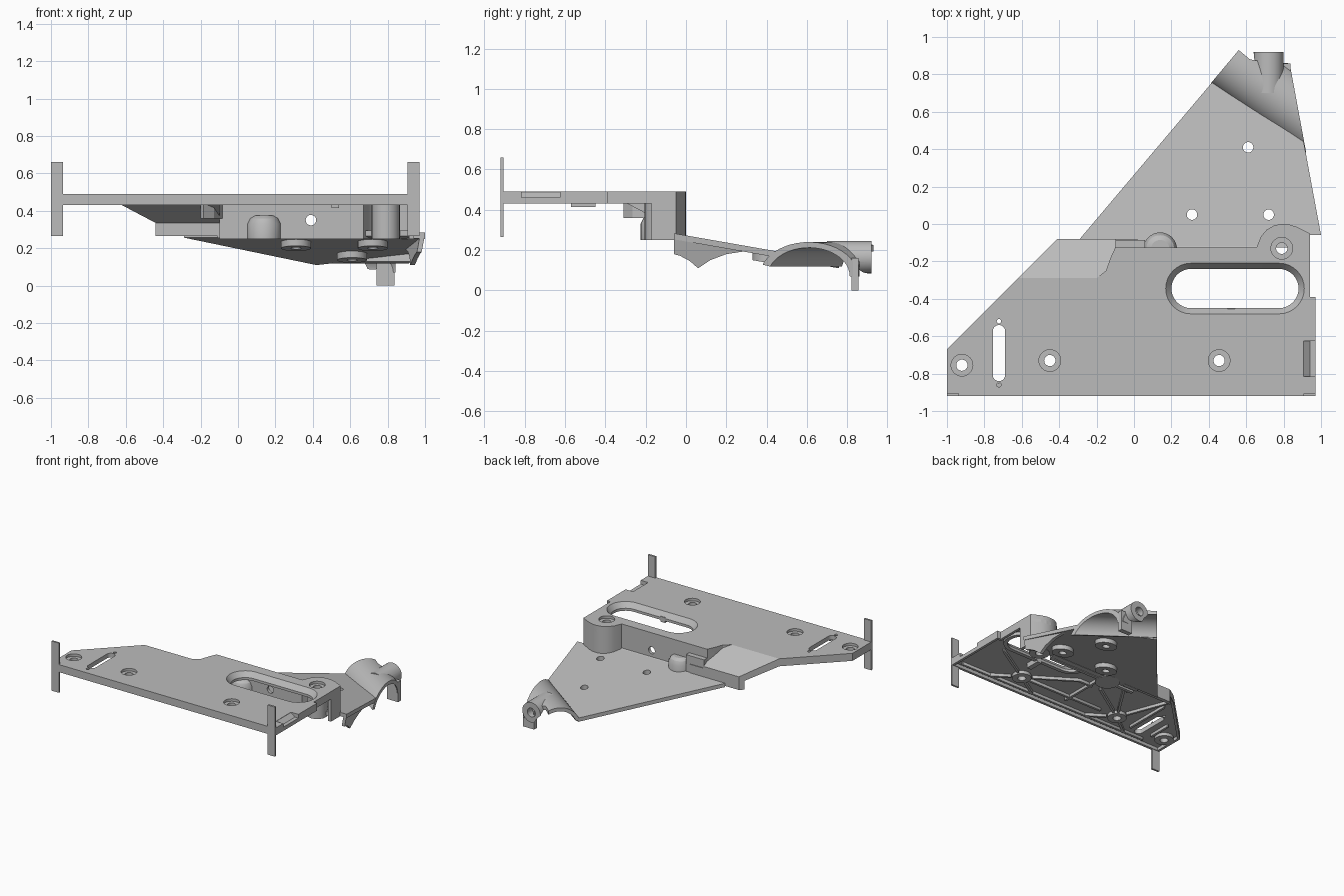
import bpy, bmesh, math
from mathutils import Vector as V

if "Cube" in bpy.data.objects:
    bpy.data.objects.remove(bpy.data.objects["Cube"])

grey = bpy.data.materials.new("light_grey")
grey.diffuse_color = (0.5, 0.5, 0.5, 1)
grey.use_nodes = True
grey.node_tree.nodes["Principled BSDF"].inputs["Base Color"].default_value = grey.diffuse_color
cutters = []


def loft(name, rings, cutter=False):
    """Solid skinned through rings that have equal point counts."""
    bm = bmesh.new()
    vs = [[bm.verts.new(p) for p in r] for r in rings]
    n = len(rings[0])
    for a, b in zip(vs, vs[1:]):
        for i in range(n):
            j = (i + 1) % n
            bm.faces.new((a[i], a[j], b[j], b[i]))
    bm.faces.new(vs[0][::-1])
    bm.faces.new(vs[-1])
    bmesh.ops.recalc_face_normals(bm, faces=bm.faces)
    me = bpy.data.meshes.new(name)
    bm.to_mesh(me)
    bm.free()
    ob = bpy.data.objects.new(name, me)
    bpy.context.collection.objects.link(ob)
    me.materials.append(grey)
    if cutter:
        ob.hide_render = True
        cutters.append(ob)
    return ob


def prism(name, pts, z0, z1, cutter=False):
    return loft(name, [[(x, y, z) for x, y in pts] for z in (z0, z1)], cutter)


def box(name, x0, x1, y0, y1, z0, z1, cutter=False):
    return prism(name, [(x0, y0), (x1, y0), (x1, y1), (x0, y1)], z0, z1, cutter)


def circle(x, y, r, n=32):
    return [(x + r * math.cos(2 * math.pi * i / n), y + r * math.sin(2 * math.pi * i / n)) for i in range(n)]


def cyl(name, x, y, r, z0, z1, cutter=False):
    return prism(name, circle(x, y, r), z0, z1, cutter)


def stadium(x0, x1, y0, y1, r, n=16):
    """Rounded slot outline around the segment (x0,y0)-(x1,y1)."""
    a0 = math.atan2(y1 - y0, x1 - x0) - math.pi / 2
    end = [(x1 + r * math.cos(a0 + math.pi * i / n), y1 + r * math.sin(a0 + math.pi * i / n)) for i in range(n + 1)]
    return end + [(x0 + r * math.cos(a0 + math.pi * (1 + i / n)), y0 + r * math.sin(a0 + math.pi * (1 + i / n)))
                  for i in range(n + 1)]


def offset(path, d, closed):
    """Mitred offset to the left of the path."""
    out, n = [], len(path)
    for i, p in enumerate(path):
        dirs = []
        if closed or i > 0:
            dirs.append((V(p) - V(path[i - 1])).normalized())
        if closed or i < n - 1:
            dirs.append((V(path[(i + 1) % n]) - V(p)).normalized())
        nm = [V((-t.y, t.x)) for t in dirs]
        m = sum(nm, V((0, 0))).normalized()
        out.append(tuple(V(p) + m * d / max(0.4, m.dot(nm[0]))))
    return out


def boolean(ob, tool, op='DIFFERENCE'):
    m = ob.modifiers.new("cut", 'BOOLEAN')
    m.object, m.operation, m.solver = tool, op, 'EXACT'
    bpy.context.view_layer.objects.active = ob
    bpy.ops.object.modifier_apply(modifier=m.name)


# main deck skin
back = [(.94, -.17), (.94, -.05), (.87, -.015), (.83, -.003), (.79, 0), (.75, -.007), (.71, -.03),
        (.68, -.065), (.655, -.125), (-.1, -.125)]
outline = [(-1, -.92), (.97, -.92), (.97, -.39), (.94, -.39)] + back + [
    (-.125, -.18), (-.15, -.25), (-.2, -.29), (-.62, -.29), (-1, -.67)]
deck = prism("deck", outline, .455, .49)

# deck underside: rim, ribs and screw bosses
inner = offset(outline, .02, True)
for i in range(len(outline)):
    j = (i + 1) % len(outline)
    prism("deck_rim", [outline[i], outline[j], inner[j], inner[i]], .43, .457)
ribs = [(-.88, -.86, .9, -.86), (-.45, -.73, -.1, -.5), (-.45, -.73, -.6, -.34), (-.45, -.73, -.2, -.34),
        (-.45, -.73, -.62, -.86), (-.45, -.73, -.25, -.86), (.455, -.73, .1, -.5), (.455, -.73, .8, -.52),
        (.455, -.73, .25, -.86), (.455, -.73, .65, -.86), (-.1, -.5, .1, -.5), (-.62, -.86, -.62, -.4),
        (-.82, -.86, -.82, -.6), (0, -.86, 0, -.18), (-.37, -.73, .37, -.73)]
for x0, y0, x1, y1 in ribs:
    L = math.hypot(x1 - x0, y1 - y0)
    ex, ey = (x1 - x0) / L * .085, (y1 - y0) / L * .085
    prism("deck_rib", stadium(x0 + ex, x1, y0 + ey, y1, .009, 4), .432, .457)
box("deck_foot", .5, .54, -.57, -.45, .415, .457)
window_rim = prism("window_rim", stadium(.305, .775, -.345, -.345, .135), .43, .457)

screws = [(-.92, -.755), (-.45, -.73), (.455, -.73)]
bosses = [cyl("deck_boss", x, y, .07, .43, .457) for x, y in screws]
post = cyl("corner_post", .79, -.13, .075, .25, .457)

# deck openings
window = loft("window_cut", [[(x, y, z) for x, y in stadium(.305, .775, -.345, -.345, r)]
                             for r, z in ((.105, .4), (.105, .45), (.137, .492), (.137, .52))], True)
boolean(deck, window)
boolean(window_rim, window)
for (x, y), b in zip(screws + [(.79, -.13)], bosses + [post]):
    hole = cyl("hole_cut", x, y, .03, .2, .6, True)
    boolean(deck, cyl("sink_cut", x, y, .058, .47, .6, True))
    boolean(deck, hole)
    boolean(b, hole)
boolean(deck, prism("slot_cut", stadium(-.722, -.722, -.807, -.573, .033), .4, .6, True))
for y in (-.52, -.86):
    boolean(deck, cyl("pin_cut", -.722, y, .012, .4, .6, True))
boolean(deck, loft("notch_cut", [[(.905, y, .5), (.905, y, .488), (.94, y, .46), (1, y, .46), (1, y, .5)]
                                 for y in (-.815, -.625)], True))

# end tabs
for x in (-1, .905):
    box("end_tab", x, x + .065, -.92, -.905, .265, .66)

# rear step wall following the deck edge
wall = loft("step_wall", [[(x, y, z) for x, y in back + offset(back, .025, False)[::-1]] for z in (.25, .488)])
boolean(wall, loft("wall_hole_cut", [[(x, y, z) for x, z in circle(.39, .35, .028)] for y in (-.3, .1)], True))
loft("step_fillet", [[(x, -.127, .3), (x, -.127, .255), (x, -.085, .255), (x, -.088, .275), (x, -.105, .284)]
                     for x in (.2, .68)])
loft("wall_bump", [[(x, y, z) for x, y in circle(.14, -.135, r)]
                   for r, z in ((.09, .25), (.09, .33), (.075, .36), (.05, .375))])
box("wall_clip", -.1, .06, -.13, -.085, .265, .42)

# sloping wing at the left with its lip
prof = [(-.29, .49), (-.08, .37), (-.08, .265), (-.11, .265), (-.11, .335), (-.29, .43)]
loft("ramp", [[(-.33 + y, y, z) for y, z in prof], [(-.1, y, z) for y, z in prof]])
side = [(-.1, -.125), (-.125, -.18), (-.15, -.25), (-.2, -.29)]
prism("ramp_side", side + offset(side, .025, False)[::-1], .36, .457)
box("ramp_lip", -.11, .02, -.11, -.08, .255, .355)


# tilted lower plate
def top(y):
    return .285 - .175 * (y + .07)


def tilted(name, pts, hi, lo, cutter=False):
    return loft(name, [[(x, y, top(y) + d) for x, y in pts] for d in (lo, hi)], cutter)


plate = tilted("lower_plate", [(-.29, -.08), (0, -.08), (0, -.125), (.94, -.125), (.94, -.06), (1, -.06),
                               (.907, .44), (.42, .76)], 0, -.03)
for x, y in ((.61, .41), (.31, .05), (.72, .05)):
    pad = tilted("plate_boss", circle(x, y, .08), -.02, -.065)
    hole = cyl("plate_hole_cut", x, y, .028, 0, .6, True)
    boolean(plate, hole)
    boolean(pad, hole)

# hanging flange on the right edge
flange = [(-.06, .275), (-.06, .18), (-.03, .172), (.02, .145), (.06, .11), (.12, .15), (.2, .18), (.33, .2), (.33, .212)]
loft("side_flange", [[(1 - (y + .06) * .185 - d - max(0, .27 - z) * .2, y, z) for y, z in flange]
                     for d in (0, .025)])

# diagonal saddle arch, trimmed to the plate outline
arc = [(r, math.radians(a)) for r, seq in ((.17, range(160, -1, -8)), (.142, range(0, 161, 8))) for a in seq]
section = [(1.01 + r * math.cos(a), .07 + r * math.sin(a)) for r, a in arc]
arch = loft("saddle_arch", [[(.807 * t + .591 * s, -.591 * t + .807 * s, z) for s, z in section] for t in (-.3, .7)])
boolean(arch, prism("arch_trim", [(.35, .68), (.56, .93), (.62, .88), (.74, .86), (.832, .86), (.93, .33)],
                    -.1, .5, True), 'INTERSECT')
box("arch_leg", .74, .838, .82, .857, 0, .16)

# socket at the rear tip
socket = loft("rear_socket", [[(x, y, z) for x, z in circle(.72, .165, .08)] for y in (.7, .92)])
boolean(socket, loft("socket_cut", [[(x, y, z) for x, z in circle(.72, .165, .035)] for y in (.78, 1)], True))
boolean(socket, loft("under_arch_cut", [[(.807 * t + .591 * s, -.591 * t + .807 * s, z)
                                         for s, z in circle(1.01, .07, .142)] for t in (-.3, .7)], True))

for c in cutters:
    bpy.data.objects.remove(c)
for ob in bpy.data.objects:
    bpy.ops.object.select_all(action='DESELECT')
    ob.select_set(True)
    bpy.context.view_layer.objects.active = ob
    bpy.ops.object.shade_smooth_by_angle(angle=math.radians(30))
